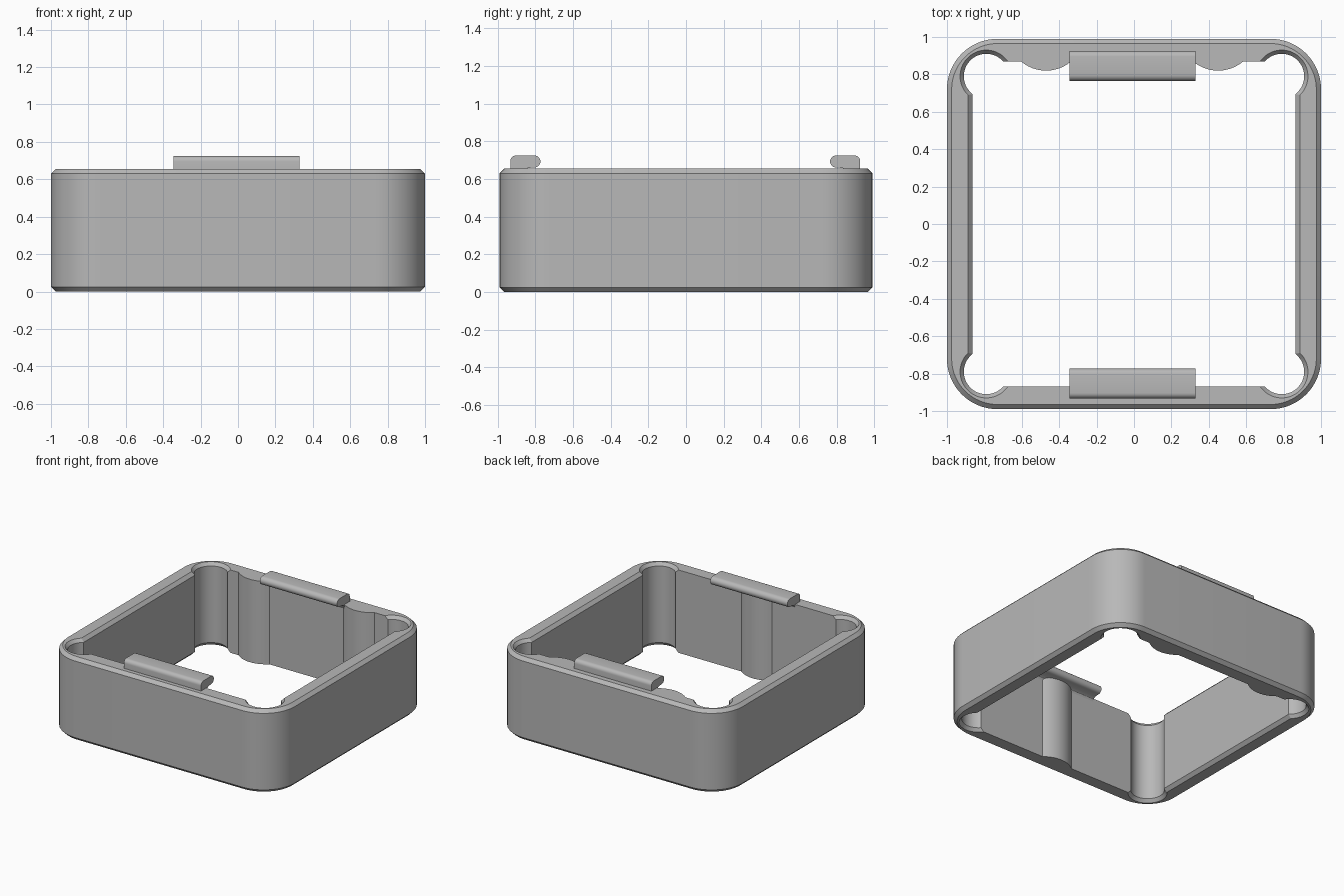
import bpy, bmesh, math

cube = bpy.data.objects.get("Cube")
if cube:
    bpy.data.objects.remove(cube, do_unlink=True)

HX, HY, TOP = 1.0, 0.99, 0.655
CORNER, BEVEL = 0.27, 0.025
HOLE = 0.79            # corner bore centre
WALL_Y = 0.87

grey = bpy.data.materials.new("plain grey")
grey.use_nodes = True
colour = (0.48, 0.48, 0.48, 1)
grey.diffuse_color = colour
grey.node_tree.nodes["Principled BSDF"].inputs["Base Color"].default_value = colour


def finish(bm, name):
    bmesh.ops.recalc_face_normals(bm, faces=bm.faces)
    mesh = bpy.data.meshes.new(name)
    bm.to_mesh(mesh)
    bm.free()
    obj = bpy.data.objects.new(name, mesh)
    bpy.context.collection.objects.link(obj)
    mesh.materials.append(grey)
    bpy.ops.object.select_all(action="DESELECT")
    obj.select_set(True)
    bpy.context.view_layer.objects.active = obj
    bpy.ops.object.shade_smooth_by_angle(angle=math.radians(30))
    return obj


def arc(cx, cy, r, a0, a1, n):
    steps = [a0 + (a1 - a0) * i / n for i in range(n + 1)]
    return [(cx + r * math.cos(a), cy + r * math.sin(a)) for a in steps]


def four_corners(quarter, back=(), front=()):
    """Mirror one corner into a closed loop, with extra points on two walls."""
    def flip(sx, sy):
        pts = [(x * sx, y * sy) for x, y in quarter]
        return pts if sx == sy else pts[::-1]
    return flip(1, 1) + list(back) + flip(-1, 1) + flip(-1, -1) + list(front) + flip(1, -1)


def outer_loop(inset):
    return four_corners(arc(HX - CORNER, HY - CORNER, CORNER - inset, 0, math.pi / 2, 16))


def bump(cx, side, half=0.135, sag=0.05):
    """Shallow rounded rib on the inside of the front or back wall."""
    r = (half ** 2 + sag ** 2) / (2 * sag)
    a = math.asin(half / r)
    pts = arc(cx, WALL_Y - sag + r, r, -math.pi / 2 + a, -math.pi / 2 - a, 12)
    return pts if side > 0 else [(x, -y) for x, y in reversed(pts)]


def inner_loop(wall_x, r):
    a0 = -math.acos((wall_x - HOLE) / r)
    a1 = math.pi - math.asin((WALL_Y - HOLE) / r)
    return four_corners(arc(HOLE, HOLE, r, a0, a1, 24),
                        bump(0.45, 1) + bump(-0.47, 1), bump(-0.01, -1))


# Frame: bevelled rounded square with bored corners and ribs
bm = bmesh.new()


def loft(levels):
    rings = [[bm.verts.new((x, y, z)) for x, y in loop] for loop, z in levels]
    for low, high in zip(rings, rings[1:]):
        for i in range(len(low)):
            j = (i + 1) % len(low)
            bm.faces.new((low[i], low[j], high[j], high[i]))
    return rings[0], rings[-1]


def stack(wide, narrow):
    return [(wide, 0), (narrow, BEVEL), (narrow, TOP - BEVEL), (wide, TOP)]


outer = loft(stack(outer_loop(BEVEL), outer_loop(0)))
inner = loft(stack(inner_loop(0.887, 0.14), inner_loop(0.863, 0.12)))
for ring_a, ring_b in zip(outer, inner):
    edges = [bm.edges.get((r[i - 1], r[i])) for r in (ring_a, ring_b) for i in range(len(r))]
    bmesh.ops.triangle_fill(bm, edges=edges, use_beauty=True, use_dissolve=False)
finish(bm, "frame")


# Clips: rounded hook profile swept along x, overhanging the opening
def clip(name, side):
    shape = [(0.925, TOP - 0.01), (0.925, 0.695)]
    shape += arc(0.895, 0.695, 0.03, 0, math.pi / 2, 6)[1:]
    shape += arc(0.797, 0.693, 0.032, math.pi / 2, 1.5 * math.pi, 10)
    shape += [(0.83, 0.659), (0.855, 0.645), (WALL_Y, 0.615), (0.885, 0.615)]
    shift = 0.008 if side < 0 else 0
    bm = bmesh.new()
    verts = [bm.verts.new((-0.345, side * (y + shift), z)) for y, z in shape]
    face = bm.faces.new(verts)
    ext = bmesh.ops.extrude_face_region(bm, geom=[face], use_keep_orig=True)
    moved = [g for g in ext["geom"] if isinstance(g, bmesh.types.BMVert)]
    bmesh.ops.translate(bm, verts=moved, vec=(0.675, 0, 0))
    finish(bm, name)


clip("front_clip", -1)
clip("back_clip", 1)
